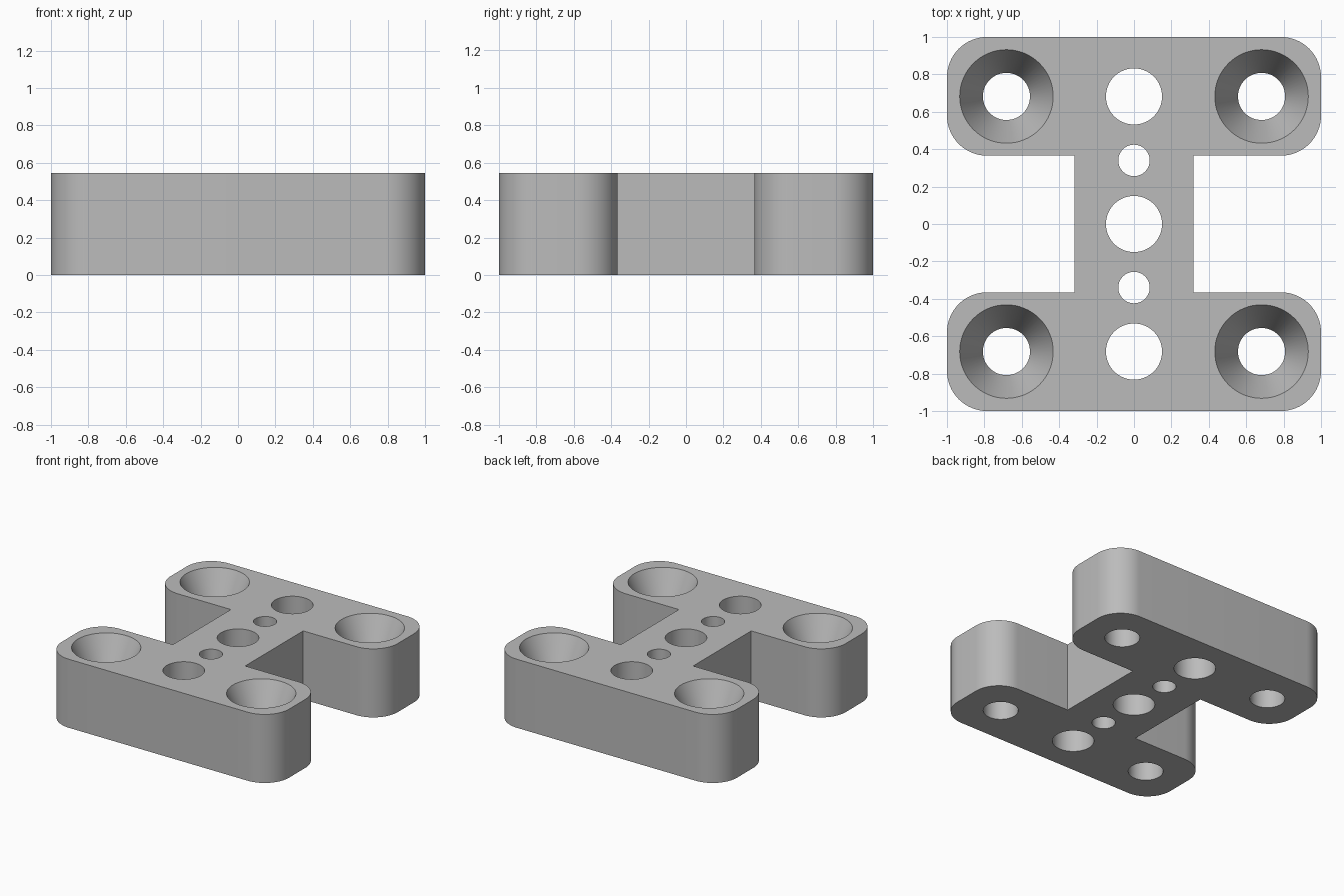
import bpy
import bmesh
from math import cos, sin, pi, radians
from mathutils import Vector

HEIGHT = 0.545
ARM_EDGE = 0.365      # inner edge of the two cross arms
WEB = 0.318           # half width of the middle web
RADIUS = 0.215        # rounded arm corners
SINK_DEPTH = 0.27     # depth of the conical countersinks
SCREW = 0.682         # screw hole offset from the centre

cube = bpy.data.objects.get("Cube")
if cube:
    bpy.data.objects.remove(cube, do_unlink=True)

grey = bpy.data.materials.new("plain grey")
grey.use_nodes = True
colour = (0.5, 0.5, 0.5, 1)
grey.diffuse_color = colour
grey.node_tree.nodes["Principled BSDF"].inputs["Base Color"].default_value = colour


def add_object(name, bm):
    bmesh.ops.recalc_face_normals(bm, faces=bm.faces)
    mesh = bpy.data.meshes.new(name)
    bm.to_mesh(mesh)
    bm.free()
    mesh.materials.append(grey)
    obj = bpy.data.objects.new(name, mesh)
    bpy.context.collection.objects.link(obj)
    return obj


def arc(cx, cy, start, steps=16):
    """Quarter turn, counter-clockwise from the start angle."""
    angles = [start + pi / 2 * i / steps for i in range(steps + 1)]
    return [(cx + RADIUS * cos(a), cy + RADIUS * sin(a)) for a in angles]


def lathe(name, x, y, profile, sides=64):
    """Closed solid of revolution from (radius, z) rings."""
    bm = bmesh.new()
    rings = [[bm.verts.new((x + r * cos(2 * pi * i / sides),
                            y + r * sin(2 * pi * i / sides), z))
              for i in range(sides)] for r, z in profile]
    for low, high in zip(rings, rings[1:]):
        for i in range(sides):
            j = (i + 1) % sides
            bm.faces.new((low[i], low[j], high[j], high[i]))
    bm.faces.new(rings[0])
    bm.faces.new(rings[-1])
    return add_object(name, bm)


# H-shaped plate: the right half of the outline, then the same turned half round
half = [(WEB, -ARM_EDGE), (WEB, ARM_EDGE)]
lower = arc(1 - RADIUS, -1 + RADIUS, -pi / 2) + arc(1 - RADIUS, -ARM_EDGE - RADIUS, 0)
upper = arc(1 - RADIUS, ARM_EDGE + RADIUS, -pi / 2) + arc(1 - RADIUS, 1 - RADIUS, 0)
half = lower + half + upper
outline = half + [(-x, -y) for x, y in half]
bm = bmesh.new()
base = bm.faces.new([bm.verts.new((x, y, 0)) for x, y in outline])
top = bmesh.ops.extrude_face_region(bm, geom=[base])
bmesh.ops.translate(bm, vec=Vector((0, 0, HEIGHT)),
                    verts=[v for v in top["geom"] if isinstance(v, bmesh.types.BMVert)])
plate = add_object("mounting_plate", bm)

# Hole cutters: countersunk screw holes and the row of plain holes
cutters = []
sink = [(0.126, -0.1), (0.126, HEIGHT - SINK_DEPTH), (0.25, HEIGHT), (0.25, HEIGHT + 0.1)]
for x in (-SCREW, SCREW):
    for y in (-SCREW, SCREW):
        cutters.append(lathe("screw_hole_cutter", x, y, sink))
for y, r in ((-SCREW, 0.15), (-0.34, 0.084), (0, 0.15), (0.34, 0.084), (SCREW, 0.15)):
    cutters.append(lathe("plain_hole_cutter", 0, y, [(r, -0.1), (r, HEIGHT + 0.1)]))

for cutter in cutters:
    cutter.hide_render = True
    cut = plate.modifiers.new("hole", "BOOLEAN")
    cut.operation = "DIFFERENCE"
    cut.solver = "EXACT"
    cut.object = cutter

# Bake the holes into the plate and drop the cutters
graph = bpy.context.evaluated_depsgraph_get()
plate_mesh = bpy.data.meshes.new_from_object(plate.evaluated_get(graph))
plate.modifiers.clear()
plate.data = plate_mesh
for cutter in cutters:
    bpy.data.objects.remove(cutter, do_unlink=True)

# Smooth walls with crisp rims
bpy.ops.object.select_all(action="DESELECT")
plate.select_set(True)
bpy.context.view_layer.objects.active = plate
bpy.ops.object.shade_smooth_by_angle(angle=radians(20))
